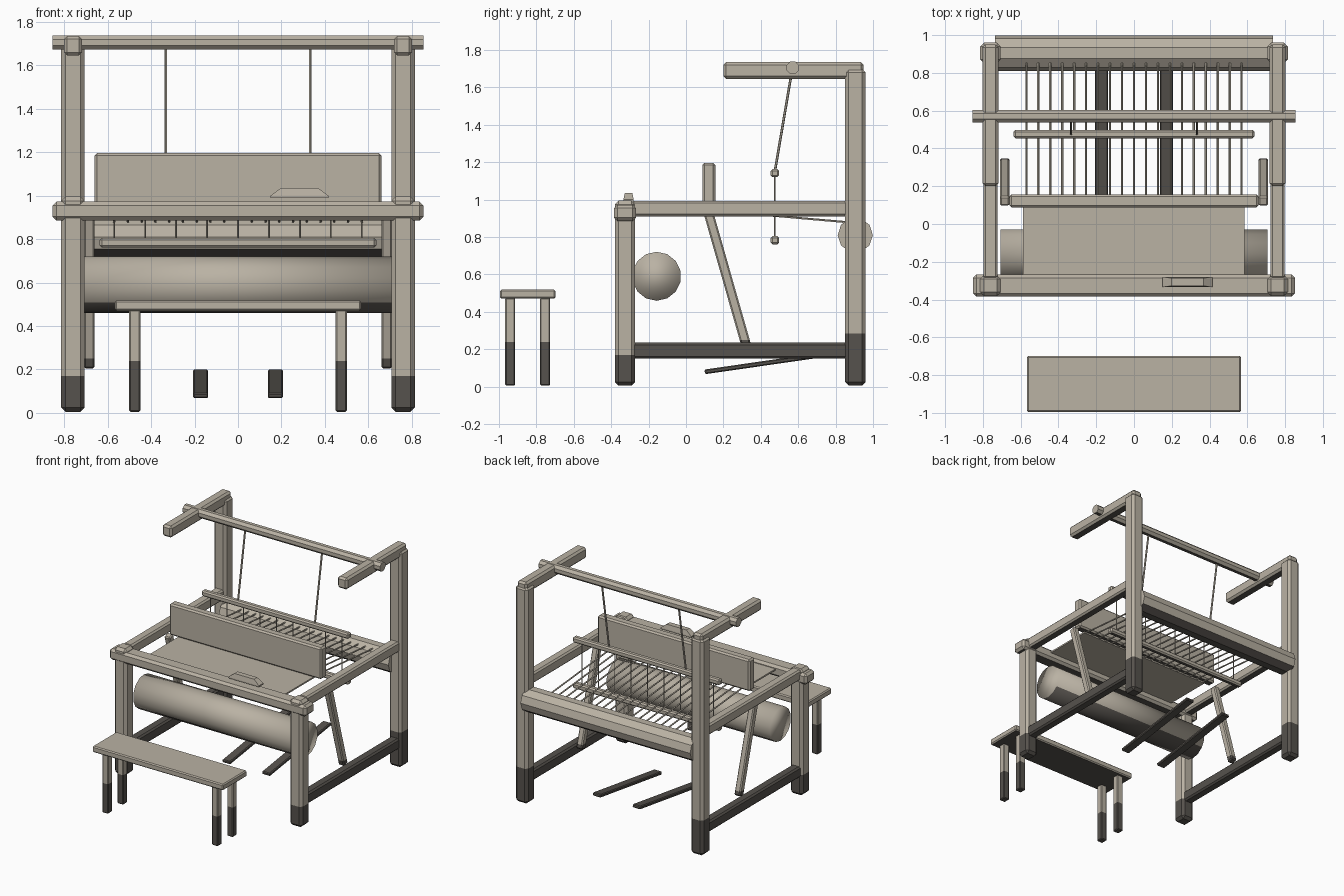
import bpy, bmesh, math
from mathutils import Vector, Matrix

if "Cube" in bpy.data.objects:
    bpy.data.objects.remove(bpy.data.objects["Cube"])


def material(name, rgb):
    m = bpy.data.materials.new(name)
    m.diffuse_color = (*rgb, 1)
    m.use_nodes = True
    m.node_tree.nodes["Principled BSDF"].inputs["Base Color"].default_value = m.diffuse_color
    return m


WOOD = material("pale_wood", (0.49, 0.445, 0.37))
DARK = material("dark_wood", (0.093, 0.084, 0.074))


def finish(name, bm, cut=None, dark=False, underside=True, smooth=False):
    """Colour undersides and everything below the cut height dark."""
    bmesh.ops.recalc_face_normals(bm, faces=bm.faces)
    if cut is not None:
        bmesh.ops.bisect_plane(bm, geom=bm.verts[:] + bm.edges[:] + bm.faces[:],
                               plane_co=(0, 0, cut), plane_no=(0, 0, 1))
    bm.normal_update()
    for f in bm.faces:
        low = cut is not None and f.calc_center_median().z < cut
        under = underside and f.normal.z < -0.75
        f.material_index = 1 if dark or low or under else 0
        f.smooth = smooth
    me = bpy.data.meshes.new(name)
    bm.to_mesh(me)
    bm.free()
    me.materials.append(WOOD)
    me.materials.append(DARK)
    ob = bpy.data.objects.new(name, me)
    bpy.context.collection.objects.link(ob)
    return ob


def box(name, x, y, z, bevel=0.012, tilt=0, **kw):
    """Chamfered box from (min, max) ranges, tilted about x."""
    bm = bmesh.new()
    size = [b - a for a, b in (x, y, z)]
    mid = Vector([(a + b) / 2 for a, b in (x, y, z)])
    bmesh.ops.create_cube(bm, size=1, matrix=Matrix.Diagonal((*size, 1)))
    if bevel:
        bmesh.ops.bevel(bm, geom=bm.edges[:], offset=bevel, segments=1,
                        profile=0.5, affect='EDGES')
    bm.transform(Matrix.Translation(mid) @ Matrix.Rotation(tilt, 4, 'X'))
    return finish(name, bm, **kw)


def plank(name, x, w, a, b, t, bevel, **kw):
    """Bar running in the yz plane from a to b."""
    dy, dz = b[0] - a[0], b[1] - a[1]
    L = math.hypot(dy, dz)
    my, mz = (a[0] + b[0]) / 2, (a[1] + b[1]) / 2
    return box(name, (x - w / 2, x + w / 2), (my - L / 2, my + L / 2),
               (mz - t / 2, mz + t / 2), bevel, math.atan2(dz, dy), **kw)


def roll(name, half, y, z, r, n, start, **kw):
    """Many-sided bar along x."""
    bm = bmesh.new()
    rings = []
    for x in (-half, half):
        rings.append([bm.verts.new((x, y + r * math.cos(start + i * math.tau / n),
                                    z + r * math.sin(start + i * math.tau / n)))
                      for i in range(n)])
    for ring in rings:
        bm.faces.new(ring)
    for i in range(n):
        j = (i + 1) % n
        bm.faces.new((rings[0][i], rings[0][j], rings[1][j], rings[1][i]))
    return finish(name, bm, **kw)


def rod(name, a, b, r, n=6):
    a, b = Vector(a), Vector(b)
    d = b - a
    bm = bmesh.new()
    bmesh.ops.create_cone(bm, cap_ends=True, segments=n, radius1=r, radius2=r, depth=d.length)
    bm.transform(Matrix.Translation((a + b) / 2) @ d.to_track_quat('Z', 'Y').to_matrix().to_4x4())
    return finish(name, bm, underside=False)


# side frames
for s, side in ((-1, "left"), (1, "right")):
    c = s * 0.76
    post = (c - 0.054, c + 0.054)
    rail = (c - 0.038, c + 0.038)
    box(side + "_front_post", post, (-0.38, -0.272), (0.005, 0.995), 0.02, cut=0.17)
    box(side + "_back_post", post, (0.85, 0.96), (0.005, 1.7), 0.02, cut=0.283)
    box(side + "_upper_rail", rail, (-0.29, 0.865), (0.91, 0.993))
    box(side + "_lower_rail", rail, (-0.29, 0.865), (0.15, 0.235), dark=True)
    box(side + "_top_arm", (c - 0.042, c + 0.042), (0.2, 0.95), (1.645, 1.735), 0.015)
    # swinging arm that carries the beater
    plank(side + "_beater_arm", s * 0.685, 0.05, (0.325, 0.21), (0.12, 0.93), 0.052, 0.008, cut=0.25)
    # foot pedal and hanging cord
    plank(side + "_pedal", s * 0.172, 0.07, (0.1, 0.079), (0.86, 0.188), 0.025, 0.006, dark=True)
    rod(side + "_cord", (s * 0.333, 0.565, 1.68), (s * 0.333, 0.475, 1.15), 0.007)
    # bench legs
    for y, end in ((-0.94, "front"), (-0.753, "back")):
        box(f"bench_{end}_{side}_leg", (s * 0.475 - 0.026, s * 0.475 + 0.026),
            (y - 0.027, y + 0.027), (0.005, 0.475), 0.006, cut=0.238)

# cross beams and rolls
box("front_beam", (-0.853, 0.853), (-0.385, -0.268), (0.885, 0.972), 0.018)
roll("top_crossbar", 0.855, 0.57, 1.705, 0.036, 8, math.pi / 8)
roll("back_roll", 0.735, 0.905, 0.81, 0.094, 10, 0)
roll("cloth_roll", 0.708, -0.157, 0.59, 0.131, 14, math.pi / 2, smooth=True)

# beater board, cloth, bench seat
box("beater_board", (-0.66, 0.66), (0.087, 0.157), (0.95, 1.196), 0.012)
box("cloth", (-0.588, 0.584), (-0.28, 0.12), (0.937, 0.949), 0, underside=False)
box("bench_seat", (-0.567, 0.567), (-0.995, -0.698), (0.47, 0.518), 0.008)

# heddle frame
for z, name in ((1.142, "upper_heddle_bar"), (0.783, "lower_heddle_bar")):
    box(name, (-0.637, 0.637), (0.453, 0.498), (z - 0.022, z + 0.022), 0.01)
for i in range(9):
    x = -0.57 + i * 0.1425
    rod(f"heddle_{i + 1}", (x, 0.475, 0.79), (x, 0.475, 1.13), 0.004, 4)

# warp threads
for i in range(19):
    x = -0.57 + i * 1.14 / 18
    rod(f"warp_thread_{i + 1}", (x, 0.1, 0.945), (x, 0.88, 0.877), 0.006, 5)

# shuttle resting on the front beam
bm = bmesh.new()
bmesh.ops.create_cube(bm, size=1)
for v in bm.verts:
    top = v.co.z > 0
    v.co = Vector((0.283 + v.co.x * (0.17 if top else 0.265),
                   -0.307 + v.co.y * (0.04 if top else 0.055),
                   1.036 if top else 1.0))
low = [f for f in bm.faces if all(v.co.z < 1.01 for v in f.verts)]
base = bmesh.ops.extrude_face_region(bm, geom=low)
bmesh.ops.delete(bm, geom=low, context='FACES_ONLY')
for g in base["geom"]:
    if isinstance(g, bmesh.types.BMVert):
        g.co.z = 0.99
finish("shuttle", bm)
